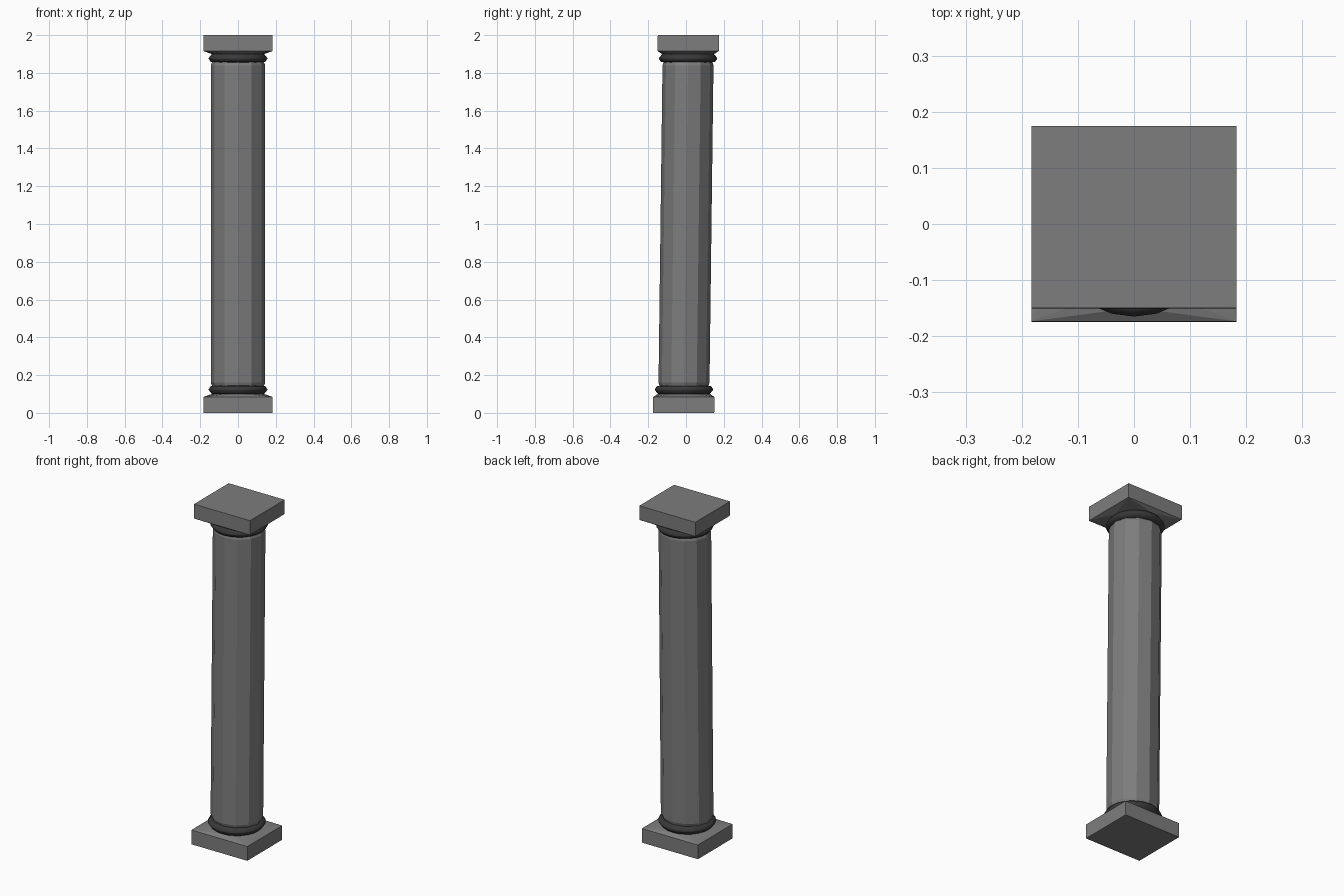
import bpy, bmesh, math

if "Cube" in bpy.data.objects:
    bpy.data.objects.remove(bpy.data.objects["Cube"])

LEAN = 0.0125   # the whole column leans slightly towards +y


def material(name, value):
    mat = bpy.data.materials.new(name)
    mat.diffuse_color = (value, value, value, 1)
    mat.use_nodes = True
    mat.node_tree.nodes["Principled BSDF"].inputs["Base Color"].default_value = mat.diffuse_color
    return mat


STONE = material("dark_stone", 0.205)
TRIM = material("black_trim", 0.04)


def ring_points(rx, ry, z, sides):
    return [(rx * math.sin(2 * math.pi * i / sides),
             -ry * math.cos(2 * math.pi * i / sides), z) for i in range(sides)]


def finish(name, bm, mat, smooth=False):
    for v in bm.verts:
        v.co.y += LEAN * (v.co.z - 1)
    bmesh.ops.recalc_face_normals(bm, faces=bm.faces[:])
    mesh = bpy.data.meshes.new(name)
    bm.to_mesh(mesh)
    bm.free()
    mesh.materials.append(mat)
    for p in mesh.polygons:
        p.use_smooth = smooth
    obj = bpy.data.objects.new(name, mesh)
    bpy.context.collection.objects.link(obj)
    return obj


def lathe(name, profile, mat, sides, smooth=False):
    """Turned part from (x radius, y radius, z) points."""
    bm = bmesh.new()
    rings = [[bm.verts.new(p) for p in ring_points(*r, sides)] for r in profile]
    for a, b in zip(rings, rings[1:]):
        for i in range(sides):
            j = (i + 1) % sides
            bm.faces.new((a[i], a[j], b[j], b[i]))
    bm.faces.new(rings[0])
    bm.faces.new(rings[-1])
    return finish(name, bm, mat, smooth)


def block(name, flip):
    """Square slab blending into the round column."""
    bm = bmesh.new()
    pts = [(sx * 0.183, sy * 0.162, z)
           for sx in (-1, 1) for sy in (-1, 1) for z in (0, 0.084)]
    pts += ring_points(0.14, 0.138, 0.1, 12)
    for x, y, z in pts:
        bm.verts.new((x, y, 2 - z if flip else z))
    bmesh.ops.convex_hull(bm, input=bm.verts[:])
    return finish(name, bm, STONE)


# Square base and top slab
block("base_block", False)
block("top_block", True)

# Shaft with small bevels at both ends
lathe("shaft", [(0.13, 0.122, 0.13), (0.138, 0.13, 0.145), (0.144, 0.135, 0.16),
                (0.144, 0.135, 1.84), (0.138, 0.13, 1.855), (0.13, 0.122, 1.87)],
      STONE, 12)

# Pointed collar rings between shaft and blocks
collar = [(0.134, 0.132, 0.095), (0.144, 0.143, 0.107), (0.155, 0.154, 0.121),
          (0.155, 0.154, 0.126), (0.144, 0.143, 0.142), (0.12, 0.118, 0.145)]
lathe("base_collar", collar, TRIM, 24, True)
lathe("top_collar", [(rx, ry, 2 - z) for rx, ry, z in collar], TRIM, 24, True)
